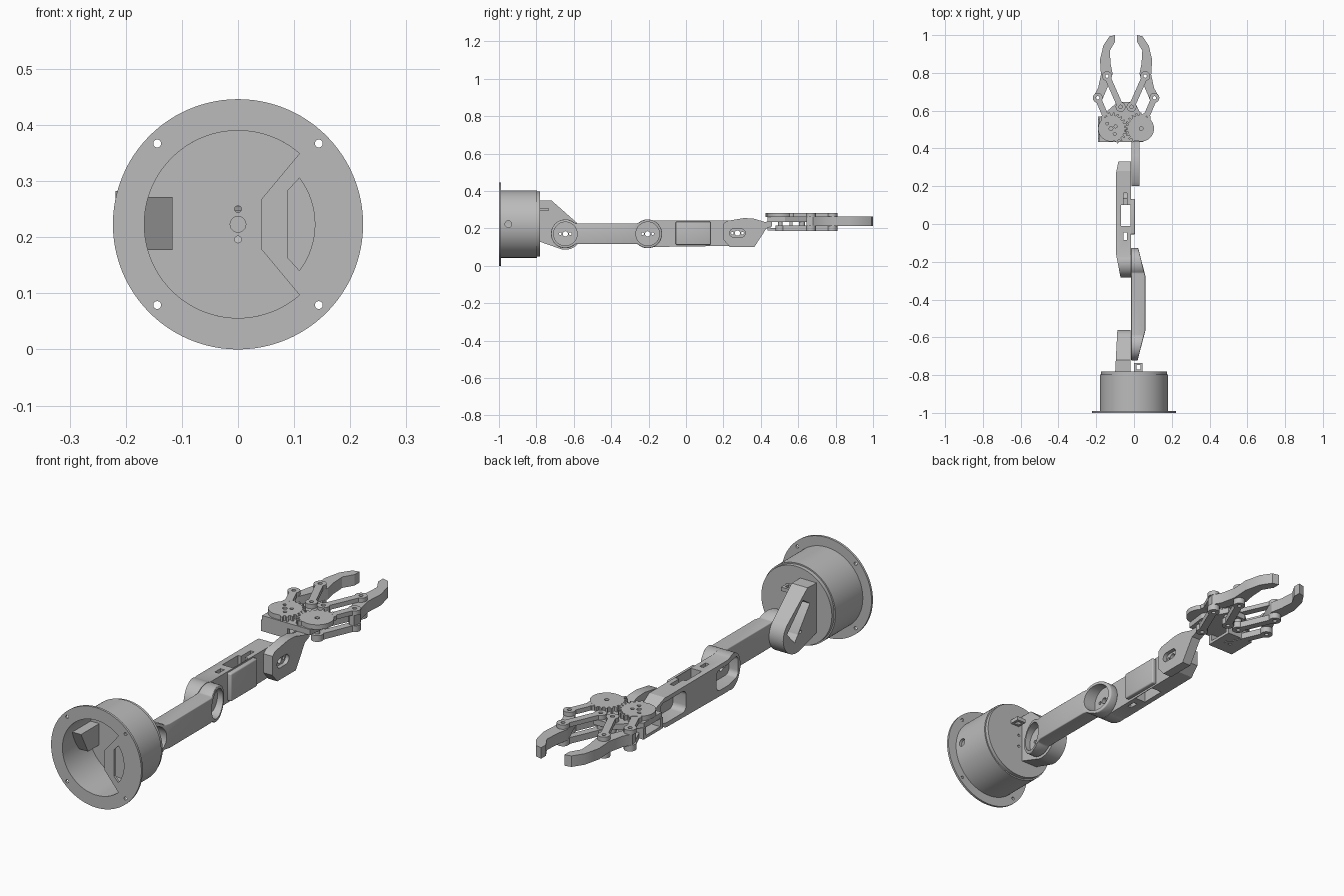
import bpy
import bmesh
from math import cos, sin, radians

default_cube = bpy.data.objects.get("Cube")
if default_cube:
    bpy.data.objects.remove(default_cube, do_unlink=True)

grey = bpy.data.materials.new("plain grey")
grey.use_nodes = True
grey.diffuse_color = (0.5, 0.5, 0.5, 1)
grey.node_tree.nodes["Principled BSDF"].inputs["Base Color"].default_value = grey.diffuse_color

parts = []


def arc(center, radius, start=0, end=360, steps=48):
    """Points along an arc; a full turn leaves out the repeated last point."""
    count = steps if end - start == 360 else steps + 1
    angles = [radians(start + (end - start) * i / steps) for i in range(count)]
    return [(center[0] + radius * cos(a), center[1] + radius * sin(a)) for a in angles]


def rect(left, right, low, high):
    return [(left, low), (right, low), (right, high), (left, high)]


def rounded(left, right, low, high, r):
    corners = [(right - r, high - r), (left + r, high - r), (left + r, low + r), (right - r, low + r)]
    return [p for i, c in enumerate(corners) for p in arc(c, r, 90 * i, 90 * i + 90, 6)]


def prism(name, outline, axis, low, high):
    """Extrude an outline along one axis."""
    place = {"x": lambda a, b, t: (t, a, b),
             "y": lambda a, b, t: (a, t, b),
             "z": lambda a, b, t: (a, b, t)}[axis]
    bm = bmesh.new()
    rings = [[bm.verts.new(place(a, b, t)) for a, b in outline] for t in (low, high)]
    for ring in rings:
        bm.faces.new(ring)
    for i in range(len(outline)):
        bm.faces.new((rings[0][i - 1], rings[0][i], rings[1][i], rings[1][i - 1]))
    bmesh.ops.recalc_face_normals(bm, faces=bm.faces)
    mesh = bpy.data.meshes.new(name)
    bm.to_mesh(mesh)
    bm.free()
    mesh.materials.append(grey)
    obj = bpy.data.objects.new(name, mesh)
    bpy.context.collection.objects.link(obj)
    parts.append(obj)
    return obj


def bake(obj):
    graph = bpy.context.evaluated_depsgraph_get()
    mesh = bpy.data.meshes.new_from_object(obj.evaluated_get(graph))
    obj.modifiers.clear()
    obj.data = mesh


def combine(obj, *others, mode="DIFFERENCE"):
    for other in others:
        mod = obj.modifiers.new("combine", "BOOLEAN")
        mod.operation = mode
        mod.solver = "EXACT"
        mod.object = other
        bake(obj)
        parts.remove(other)
        bpy.data.objects.remove(other, do_unlink=True)
    return obj


def bevel(obj, width):
    mod = obj.modifiers.new("soft edges", "BEVEL")
    mod.width = width
    mod.segments = 3
    mod.limit_method = "ANGLE"
    mod.angle_limit = radians(40)
    bake(obj)


def hole(center, radius, axis, low, high):
    return prism("cutter", arc(center, radius, steps=24), axis, low, high)


def horn_holes(obj, center):
    """Servo horn holes: one in the middle and one on each side."""
    y, z = center
    combine(obj, hole(center, 0.014, "x", -0.3, 0.3),
            *[hole((y + side * 0.027, z), 0.007, "x", -0.3, 0.3) for side in (-1, 1)])


# Base: flange with a part-covered opening, drum, and turntable
hub = (0, 0.223)
flange = prism("base_flange", arc(hub, 0.223, steps=96), "y", -1, -0.99)
opening = arc(hub, 0.167, 49, 311, 64) + [(0.042, 0.178), (0.042, 0.268)]
window = arc(hub, 0.137, -37, 37, 16) + [(0.088, 0.282), (0.088, 0.164)]
combine(flange, prism("cutter", opening, "y", -1.1, -0.9),
        prism("cutter", window, "y", -1.1, -0.9),
        *[hole((i * 0.144, 0.223 + j * 0.144), 0.007, "y", -1.1, -0.9)
          for i in (-1, 1) for j in (-1, 1)])
drum = prism("base_drum", arc(hub, 0.18, steps=96), "y", -0.992, -0.797)
combine(drum, prism("cutter", arc(hub, 0.167, steps=96), "y", -1.1, -0.7),
        hole((-0.95, 0.223), 0.018, "x", 0.1, 0.3))
turntable = prism("turntable", arc(hub, 0.174, steps=96), "y", -0.812, -0.78)
combine(turntable, hole(hub, 0.014, "y", -0.9, -0.795),
        *[hole((0, 0.223 + s * 0.027), 0.006, "y", -0.9, -0.7) for s in (-1, 1)])
prism("inner_block", [(-0.81, 0.177), (-0.81, 0.272), (-0.94, 0.272), (-0.89, 0.177)],
      "x", -0.168, -0.117)
clip = prism("cable_clip", rect(0, 0.045, -0.785, -0.735), "z", 0.293, 0.31)
combine(clip, prism("cutter", rect(0.012, 0.034, -0.77, -0.747), "z", 0.2, 0.4))

# Shoulder bracket with a slanted servo pocket
shoulder, elbow, wrist = (-0.645, 0.171), (-0.205, 0.171), (0.275, 0.175)
side_shape = [(-0.785, 0.35), (-0.72, 0.35)] + arc(shoulder, 0.085, 48, -110, 32)[:] + [(-0.785, 0.13)]
bracket = prism("shoulder_bracket", side_shape, "x", -0.2, 0.1)
plan = [(-0.1, -0.79), (-0.018, -0.79), (-0.018, -0.5), (-0.085, -0.5)]
combine(bracket, prism("cutter", plan, "z", 0, 0.5), mode="INTERSECT")
pocket = [(-0.735, 0.275), (-0.69, 0.305), (-0.585, 0.19), (-0.635, 0.135)]
combine(bracket, prism("cutter", pocket, "x", -0.3, -0.035))
horn_holes(bracket, shoulder)

# Upper arm: dog-bone outline, tapered toward both joints
bone = arc(shoulder, 0.077, 46, 314, 40) + arc(elbow, 0.077, -134, 134, 40)
upper = prism("upper_arm", bone, "x", -0.2, 0.2)
plan = [(-0.015, -0.8), (0.018, -0.8), (0.022, -0.71), (0.06, -0.565),
        (0.06, -0.275), (0.022, -0.125), (0.018, -0.05), (-0.015, -0.05)]
combine(upper, prism("cutter", plan, "z", 0, 0.5), mode="INTERSECT")
bevel(upper, 0.012)
for joint in (shoulder, elbow):
    combine(upper, prism("cutter", arc(joint, 0.063), "x", -0.002, 0.2))
    horn_holes(upper, joint)

# Forearm: servo pockets at both ends and a cable window between them
outline = arc(elbow, 0.077, 66, 294, 40) + [(0.28, 0.107), (0.33, 0.14), (0.33, 0.21), (0.28, 0.241)]
forearm = prism("forearm", outline, "x", -0.2, 0.1)
plan = [(-0.068, -0.3), (-0.015, -0.3), (-0.015, 0.33), (-0.083, 0.33),
        (-0.095, 0.27), (-0.095, -0.16)]
combine(forearm, prism("cutter", plan, "z", 0, 0.5), mode="INTERSECT")
combine(forearm, *[prism("cutter", rounded(a, b, 0.127, 0.222, 0.025), "x", -0.3, -0.03)
                   for a, b in ((-0.26, -0.08), (0.135, 0.305))],
        prism("cutter", rect(-0.07, -0.018, -0.01, 0.1), "z", 0, 0.5),
        prism("cutter", rect(-0.055, -0.036, 0.09, 0.165), "z", 0.2, 0.5),
        prism("cutter", rect(-0.055, -0.036, -0.085, -0.045), "z", 0, 0.5))
horn_holes(forearm, elbow)
horn_holes(forearm, wrist)
bevel(prism("forearm_cover", rect(-0.055, 0.132, 0.112, 0.236), "x", -0.018, 0.005), 0.006)

# Wrist link with a recessed horn slot
link_shape = [(0.2, 0.14), (0.2, 0.225), (0.22, 0.24), (0.31, 0.255), (0.36, 0.253),
              (0.42, 0.235), (0.46, 0.237), (0.46, 0.212), (0.43, 0.2), (0.365, 0.1), (0.235, 0.1)]
wrist_link = prism("wrist_link", link_shape, "x", -0.014, 0.03)
slot = arc((0.255, 0.175), 0.022, 90, 270, 16) + arc((0.295, 0.175), 0.022, -90, 90, 16)
combine(wrist_link, prism("cutter", slot, "x", 0.012, 0.1))
horn_holes(wrist_link, wrist)

# Gripper body: top plate and an open servo frame below it
middle = -0.042
plate = [(-0.185, 0.435), (0.05, 0.435), (0.062, 0.53), (0.005, 0.645),
         (-0.088, 0.645), (-0.185, 0.56)]
prism("gripper_plate", plate, "z", 0.235, 0.26)
frame = prism("servo_frame", rect(0.435, 0.57, 0.19, 0.24), "x", -0.19, -0.06)
combine(frame, prism("cutter", rect(0.452, 0.553, 0.203, 0.3), "x", -0.3, 0.1))


def linkage(name, a, b, low, high):
    """Flat bar with a round eye at each end."""
    dx, dy = b[0] - a[0], b[1] - a[1]
    size = (dx * dx + dy * dy) ** 0.5
    ox, oy = -dy / size * 0.016, dx / size * 0.016
    bar = prism(name, [(a[0] + ox, a[1] + oy), (a[0] - ox, a[1] - oy),
                       (b[0] - ox, b[1] - oy), (b[0] + ox, b[1] + oy)], "z", low, high)
    combine(bar, *[prism("eye", arc(p, 0.026, steps=32), "z", low, high) for p in (a, b)], mode="UNION")
    combine(bar, *[hole(p, 0.009, "z", 0, 0.5) for p in (a, b)])


def gear_outline(center, facing, shift):
    """Round disc with teeth on the side facing the other gear."""
    points = []
    pitch = 16
    for k in range(-4, 7):
        base = (k + shift) * pitch
        points += [(base - 5, 0.072), (base - 2.5, 0.086), (base + 2.5, 0.086), (base + 5, 0.072)]
    start = points[-1][0] + 8
    stop = points[0][0] + 352
    points += [(start + (stop - start) * i / 30, 0.068) for i in range(31)]
    return [(center[0] + facing * r * cos(radians(a)), center[1] + r * sin(radians(a)))
            for a, r in points]


# Fingers, gears and parallel links, one set per side
finger_shape = [(-0.205, 0.645), (-0.212, 0.68), (-0.19, 0.72), (-0.175, 0.79), (-0.18, 0.87),
                (-0.162, 0.945), (-0.13, 0.993), (-0.1, 1.0), (-0.1, 0.965), (-0.128, 0.918),
                (-0.124, 0.85), (-0.113, 0.795), (-0.125, 0.76), (-0.165, 0.665), (-0.182, 0.645)]
for label, side in (("right", 1), ("left", -1)):
    def flip(p):
        return (middle + side * (p[0] - middle), p[1])

    gear_center, outer = flip((-0.122, 0.505)), flip((-0.192, 0.668))
    inner, tip_joint = flip((-0.071, 0.62)), flip((-0.143, 0.783))
    gear = prism(label + "_gear", gear_outline(gear_center, side, 0 if side > 0 else 0.5),
                 "z", 0.262, 0.283)
    combine(gear, hole(gear_center, 0.01, "z", 0.27, 0.5))
    if side > 0:
        combine(gear, *[hole((gear_center[0] + dx, gear_center[1] + dy), 0.008, "z", 0.27, 0.5)
                        for dx, dy in ((-0.02, 0.028), (0.02, -0.028), (0.025, 0.012))])
    start = (gear_center[0] * 0.65 + outer[0] * 0.35, gear_center[1] * 0.65 + outer[1] * 0.35)
    linkage(label + "_gear_arm", start, outer, 0.262, 0.282)
    linkage(label + "_lower_gear_arm", gear_center, outer, 0.187, 0.215)
    linkage(label + "_inner_link", inner, tip_joint, 0.262, 0.282)
    linkage(label + "_lower_inner_link", inner, tip_joint, 0.187, 0.215)
    prism(label + "_spacer", arc(inner, 0.016, steps=24), "z", 0.2, 0.25)
    prism(label + "_gear_pin", arc(gear_center, 0.012, steps=24), "z", 0.2, 0.265)
    finger = prism(label + "_finger", [flip(p) for p in finger_shape], "z", 0.214, 0.263)
    combine(finger, *[hole(p, 0.009, "z", 0, 0.5) for p in (outer, tip_joint)])

# Smooth the round faces and keep the hard edges
bpy.ops.object.select_all(action="DESELECT")
for part in parts:
    part.select_set(True)
bpy.context.view_layer.objects.active = parts[0]
bpy.ops.object.shade_smooth_by_angle(angle=radians(30))
